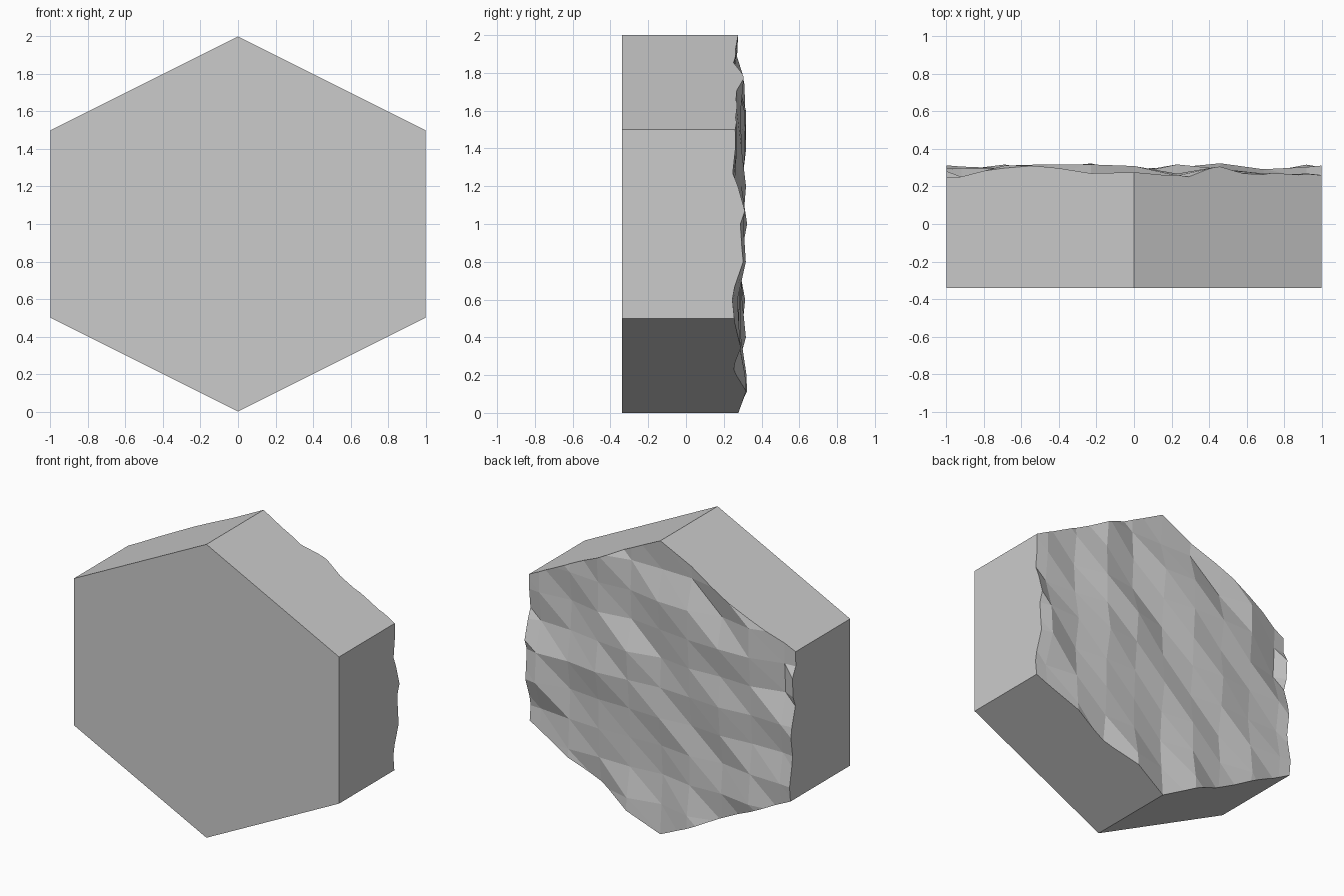
import bpy, bmesh, math, random
from mathutils import Vector

if "Cube" in bpy.data.objects:
    bpy.data.objects.remove(bpy.data.objects["Cube"])

random.seed(7)
FRONT, BACK = -0.34, 0.34
DX, DZ = 0.23, 0.2
N = 6

bm = bmesh.new()

# Rough back face: triangulated lattice with random depth, calmer in the middle
grid = {}
for i in range(-N, N + 1):
    for j in range(-N, N + 1):
        x, z = i * DX, 1 + j * DZ
        rim = min(1.0, max(abs(x), abs(z - 1)))
        depth = 0.287 + random.uniform(-1, 1) * (0.02 + 0.03 * rim) + 0.006 * (-1) ** (i + j)
        grid[i, j] = bm.verts.new((x, min(BACK, depth), z))
for i in range(-N, N):
    for j in range(-N, N):
        a, b = grid[i, j], grid[i + 1, j]
        c, d = grid[i + 1, j + 1], grid[i, j + 1]
        bm.faces.new((a, c, b))
        bm.faces.new((a, d, c))

# Trim to the hexagon outline
corners = [(0, 2), (1, 1.5), (1, 0.5), (0, 0), (-1, 0.5), (-1, 1.5)]
for k, (x0, z0) in enumerate(corners):
    x1, z1 = corners[(k + 1) % 6]
    normal = Vector((-(z1 - z0), 0, x1 - x0)).normalized()
    bmesh.ops.bisect_plane(bm, geom=bm.verts[:] + bm.edges[:] + bm.faces[:], dist=1e-5,
                           plane_co=(x0, 0, z0), plane_no=normal, clear_outer=True)

# Straight sides and flat front
rim_edges = [e for e in bm.edges if e.is_boundary]
new = bmesh.ops.extrude_edge_only(bm, edges=rim_edges)["geom"]
for v in new:
    if isinstance(v, bmesh.types.BMVert):
        v.co.y = FRONT
front_edges = [e for e in bm.edges if e.is_boundary]
bmesh.ops.contextual_create(bm, geom=front_edges)
bmesh.ops.recalc_face_normals(bm, faces=bm.faces[:])

mesh = bpy.data.meshes.new("hexagonal_rock_block")
bm.to_mesh(mesh)
bm.free()
obj = bpy.data.objects.new("hexagonal_rock_block", mesh)
bpy.context.collection.objects.link(obj)
